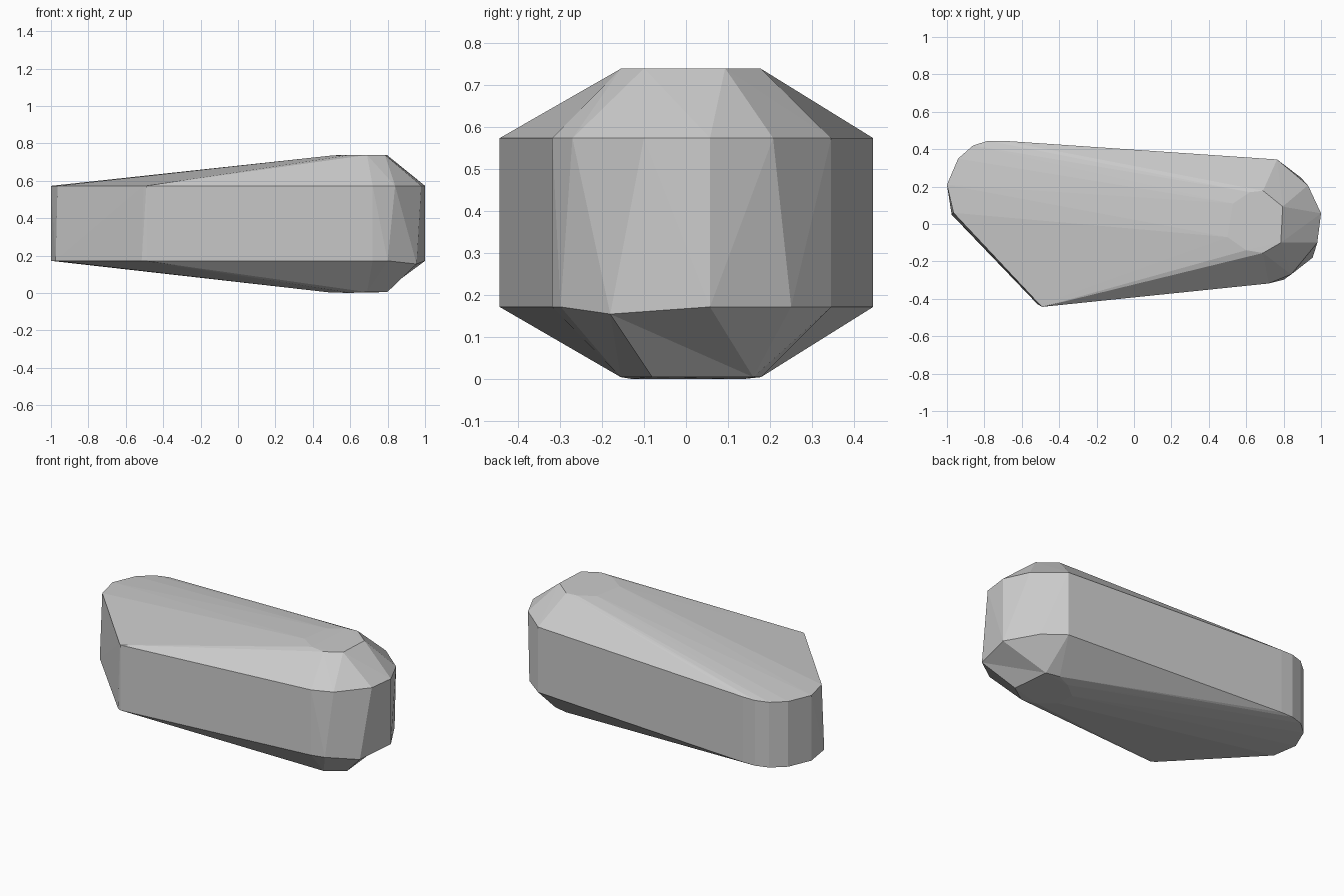
import bpy, bmesh

if "Cube" in bpy.data.objects:
    bpy.data.objects.remove(bpy.data.objects["Cube"])

# Side wall outlines: shared tail and flanks, slightly different blunt ends
shared = [(-1, .21), (-.49, -.443), (.72, -.318), (1, .057), (.765, .345),
          (-.70, .445), (-.78, .445), (-.86, .42), (-.94, .35)]
upper = [(x, y, .573) for x, y in shared + [(-.965, .06), (-.505, -.43), (.84, -.27), (.98, -.1), (.93, .207)]]
lower = [(x, y, .172) for x, y in shared + [(-.975, .05), (-.515, -.43), (.80, -.298), (.89, .25)]]
nose = (.955, -.18, .155)

# Raised crown on top and keel below
crown = [(.5, -.07, .735), (.6, -.14, .738), (.69, -.155, .738), (.785, -.1, .739),
         (.795, .093, .739), (.69, .178, .738), (.62, .17, .738), (.53, .11, .737)]
keel_front = (.798, -.08, .005)
keel_back = (.775, .16, .005)
keel = [(.5, -.05, .002), (.6, -.13, .001), (.69, -.155, .005), keel_front,
        keel_back, (.69, .178, .005), (.6, .14, .001), (.5, .06, .002)]

# Wrap the rings into one faceted body
bm = bmesh.new()
for p in upper + lower + [nose] + crown + keel:
    bm.verts.new(p)
hull = bmesh.ops.convex_hull(bm, input=bm.verts[:])
loose = [v for v in bm.verts if not v.link_faces]
bmesh.ops.delete(bm, geom=loose, context='VERTS')


def find(p):
    return min(bm.verts, key=lambda v: sum((a - b) ** 2 for a, b in zip(v.co, p)))


# Shallow crease under the nose
crease = bm.edges.get((find(keel_front), find((1, .057, .172))))
if crease and {nose, keel_back} == {min([nose, keel_back], key=lambda p: (v.co - find(p).co).length)
                                    for f in crease.link_faces for v in f.verts if v not in crease.verts}:
    bmesh.utils.edge_rotate(crease, True)

bmesh.ops.recalc_face_normals(bm, faces=bm.faces[:])
mesh = bpy.data.meshes.new("stone_body")
bm.to_mesh(mesh)
bm.free()
body = bpy.data.objects.new("stone_body", mesh)
bpy.context.collection.objects.link(body)

# Plain grey colour
grey = bpy.data.materials.new("stone_grey")
grey.diffuse_color = (.6, .6, .6, 1)
grey.use_nodes = True
grey.node_tree.nodes["Principled BSDF"].inputs["Base Color"].default_value = grey.diffuse_color
mesh.materials.append(grey)
